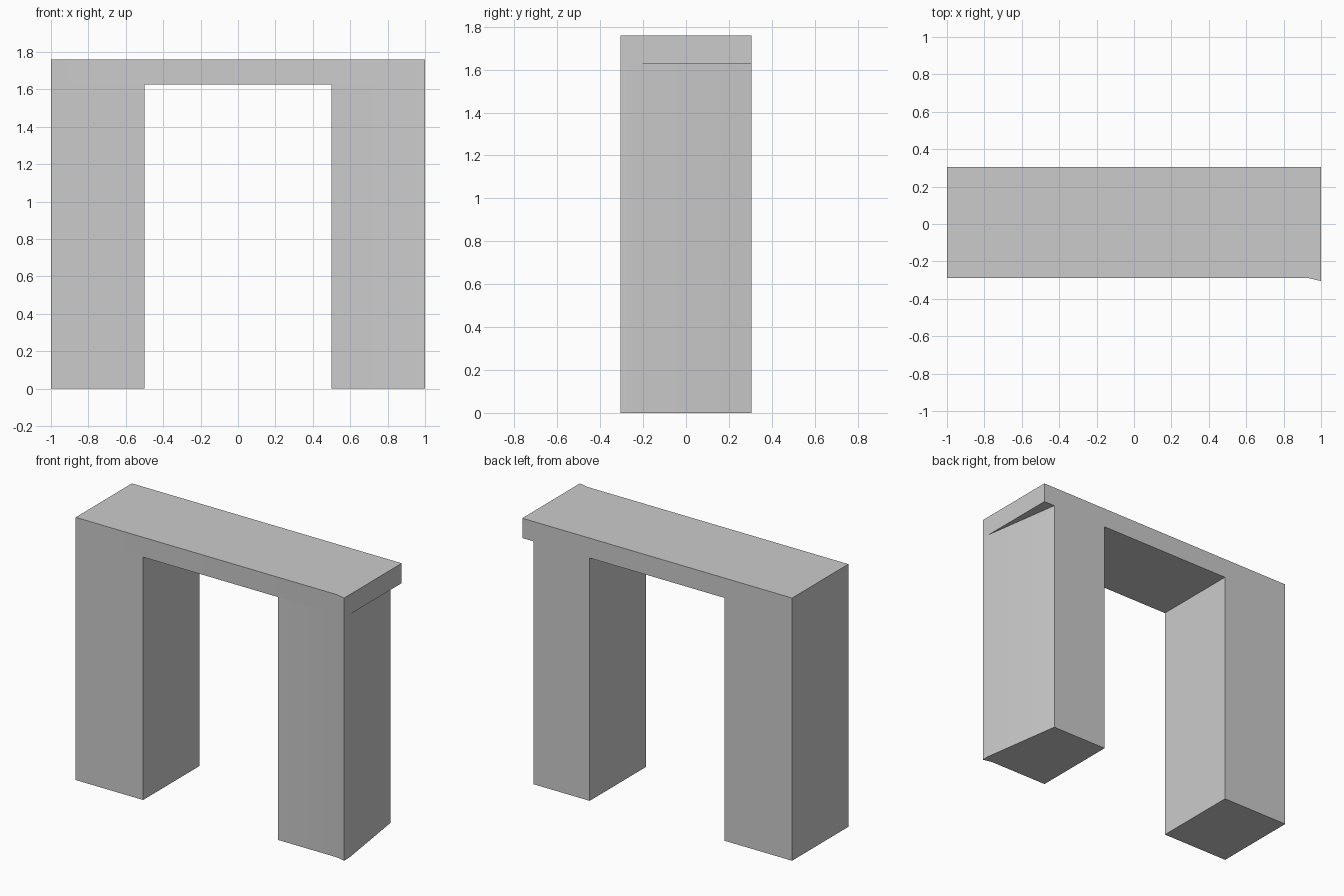
import bpy
import bmesh

cube = bpy.data.objects.get("Cube")
if cube:
    bpy.data.objects.remove(cube, do_unlink=True)

HEIGHT, UNDERSIDE = 1.76, 1.627
FRONT, BACK, NOSE = -0.29, 0.305, -0.305

grey = bpy.data.materials.new("stone grey")
grey.use_nodes = True
grey.diffuse_color = (0.6, 0.6, 0.6, 1)
grey.node_tree.nodes["Principled BSDF"].inputs["Base Color"].default_value = (0.6, 0.6, 0.6, 1)


def prism(name, outline, bottom, top):
    """Extrude a plan outline (anticlockwise) from bottom to top."""
    bm = bmesh.new()
    base = bm.faces.new([bm.verts.new((x, y, bottom)) for x, y in outline])
    result = bmesh.ops.extrude_face_region(bm, geom=[base], use_keep_orig=True)
    for v in result["geom"]:
        if isinstance(v, bmesh.types.BMVert):
            v.co.z = top
    bmesh.ops.recalc_face_normals(bm, faces=bm.faces)
    mesh = bpy.data.meshes.new(name)
    bm.to_mesh(mesh)
    bm.free()
    mesh.materials.append(grey)
    obj = bpy.data.objects.new(name, mesh)
    bpy.context.collection.objects.link(obj)
    bpy.ops.object.select_all(action="DESELECT")
    obj.select_set(True)
    bpy.context.view_layer.objects.active = obj
    bpy.ops.object.shade_smooth_by_angle(angle=0.4)
    return obj


# Front left corner, flared slightly forward, shared by lintel and left leg
flare = [(0.935, FRONT), (1, NOSE)]

# Lintel across the full width
prism("lintel", [(-1, FRONT)] + flare + [(1, BACK), (-1, BACK)], UNDERSIDE, HEIGHT)

# Plain rectangular leg
prism("right_leg", [(-1, FRONT), (-0.5, FRONT), (-0.5, BACK), (-1, BACK)], 0, UNDERSIDE)

# Leg whose outer side tapers inward to the back, below the lintel overhang
prism("left_leg", [(0.5, FRONT)] + flare + [(1, -0.25), (0.918, BACK), (0.5, BACK)], 0, UNDERSIDE)
